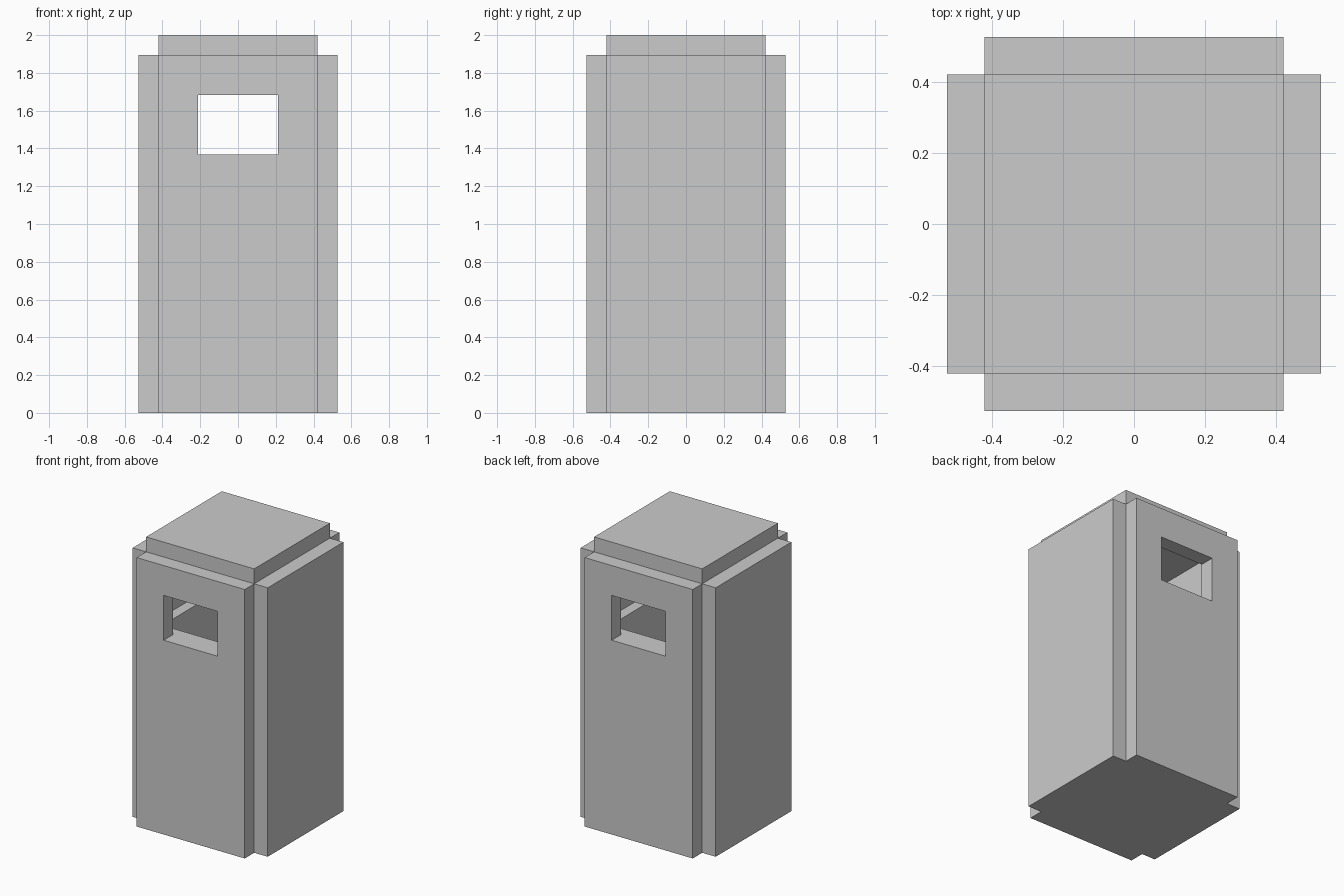
import bpy, bmesh
from mathutils import Vector

if "Cube" in bpy.data.objects:
    bpy.data.objects.remove(bpy.data.objects["Cube"])

U = 2 / 19                      # one modelling unit: the bin is 19 units tall
HALF = 4 * U                    # half width of the core
PANEL_TOP, WIN_LOW, WIN_HIGH = 18 * U, 13 * U, 16 * U


def box(name, low, high, edit=None):
    """Axis-aligned box between two corners, with an optional bmesh edit."""
    low, high = Vector(low), Vector(high)
    bm = bmesh.new()
    bmesh.ops.create_cube(bm, size=1)
    for v in bm.verts:
        v.co = (low + high) / 2 + v.co * (high - low)
    if edit:
        edit(bm)
    mesh = bpy.data.meshes.new(name)
    bm.to_mesh(mesh)
    bm.free()
    obj = bpy.data.objects.new(name, mesh)
    bpy.context.collection.objects.link(obj)
    return obj


def hollow(bm):
    """Sink the top face to leave walls and a floor one unit thick."""
    bm.normal_update()
    top = max(bm.faces, key=lambda f: f.calc_center_median().z)
    bmesh.ops.inset_region(bm, faces=[top], thickness=U)
    sunk = bmesh.ops.extrude_discrete_faces(bm, faces=[top])["faces"][0]
    for v in sunk.verts:
        v.co.z = U


# Inner container, open at the top, and the roof slab
box("inner_container", (-HALF, -HALF, 0), (HALF, HALF, WIN_LOW), hollow)
box("roof", (-HALF, -HALF, PANEL_TOP), (HALF, HALF, 2))

# Cutter for the openings in the front and back
cutter = box("opening_cutter", (-2 * U, -1, WIN_LOW), (2 * U, 1, WIN_HIGH))
cutter.hide_render = True
cutter.hide_viewport = True
cutter.display_type = 'WIRE'

# Four outer panels, front and back with an opening
for side, y_name, x_name in ((-1, "front_panel", "left_panel"),
                             (1, "back_panel", "right_panel")):
    near, far = sorted((side * HALF, side * (HALF + U)))
    box(x_name, (near, -HALF, 0), (far, HALF, PANEL_TOP))
    panel = box(y_name, (-HALF, near, 0), (HALF, far, PANEL_TOP))
    cut = panel.modifiers.new("opening", 'BOOLEAN')
    cut.operation = 'DIFFERENCE'
    cut.solver = 'EXACT'
    cut.object = cutter
